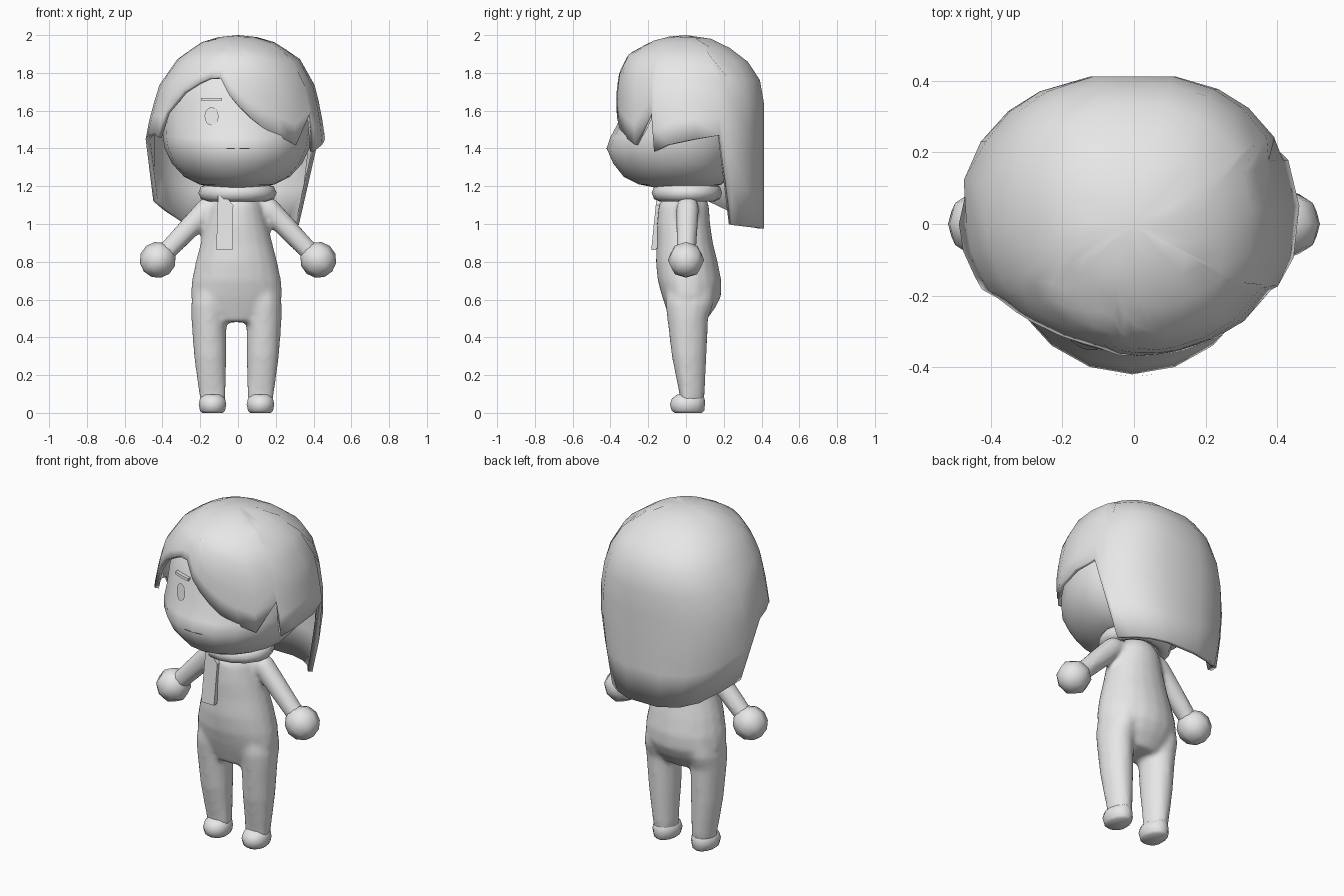
import bpy, bmesh, math
from mathutils import Vector

if "Cube" in bpy.data.objects:
    bpy.data.objects.remove(bpy.data.objects["Cube"])

GREY = bpy.data.materials.new("plain_grey")
GREY.diffuse_color = (0.8, 0.8, 0.8, 1)
GREY.use_nodes = True
GREY.node_tree.nodes["Principled BSDF"].inputs["Base Color"].default_value = GREY.diffuse_color


def make(name, verts, faces, angle=50):
    me = bpy.data.meshes.new(name)
    me.from_pydata(verts, [], faces)
    bm = bmesh.new()
    bm.from_mesh(me)
    bmesh.ops.remove_doubles(bm, verts=bm.verts, dist=1e-5)
    bmesh.ops.recalc_face_normals(bm, faces=bm.faces)
    bm.to_mesh(me)
    bm.free()
    me.materials.append(GREY)
    ob = bpy.data.objects.new(name, me)
    bpy.context.collection.objects.link(ob)
    bpy.ops.object.select_all(action='DESELECT')
    ob.select_set(True)
    bpy.context.view_layer.objects.active = ob
    bpy.ops.object.shade_smooth_by_angle(angle=math.radians(angle))
    return ob


def grid_faces(rows, n):
    return [(r * n + i, r * n + (i + 1) % n, (r + 1) * n + (i + 1) % n, (r + 1) * n + i)
            for r in range(rows - 1) for i in range(n)]


def loft(name, rings, n, angle=60, side=1):
    """Rings are (centre x, z, half width, front y, back y)."""
    verts = []
    for cx, z, hx, yf, yb in rings:
        for i in range(n):
            t = 2 * math.pi * i / n
            c = math.cos(t)
            verts.append((side * (cx + hx * math.sin(t)), yf * c if c > 0 else -yb * c, z))
    last = (len(rings) - 1) * n
    faces = grid_faces(len(rings), n) + [tuple(range(n)), tuple(range(last, last + n))]
    return make(name, verts, faces, angle)


def lerp_table(table, z):
    for (z0, v0), (z1, v1) in zip(table, table[1:]):
        if z >= z1:
            return v0 + (v1 - v0) * (z0 - z) / (z0 - z1)
    return table[-1][1]


# Head with a forward muzzle
loft("head", [(-.005, 1.188, .11, -.14, .12), (-.005, 1.21, .20, -.25, .19),
              (-.005, 1.25, .28, -.33, .235), (-.005, 1.32, .345, -.385, .28),
              (-.005, 1.40, .383, -.42, .31), (-.005, 1.46, .393, -.40, .33),
              (0, 1.53, .395, -.362, .34), (0, 1.65, .38, -.345, .34), (0, 1.78, .33, -.29, .31),
              (0, 1.88, .22, -.18, .2), (0, 1.93, .05, -.05, .05)], 20)


# Face details: eye, brow, mouth
def face_y(x, z):
    f = lerp_table([(1.65, -.345), (1.53, -.362), (1.46, -.40), (1.40, -.42), (1.32, -.385)], z)
    return f * math.sqrt(1 - (x / .39) ** 2) - .004


ring = [(-.14 + .037 * math.cos(k * math.pi / 8), 1.57 + .048 * math.sin(k * math.pi / 8))
        for k in range(16)]
make("eye", [(x, face_y(x, z) - .003, z) for x, z in ring], [tuple(range(16))])
brow = [(x, face_y(x, z) + d, z) for x in (-.195, -.14, -.085)
        for z, d in ((1.653, .01), (1.653, -.012), (1.668, -.012), (1.668, .01))]
make("brow", brow, grid_faces(3, 4) + [(0, 1, 2, 3), (8, 9, 10, 11)], 30)
mouth = [(x, face_y(x, z) - .002, z) for z in (1.397, 1.403) for x in (-.06, -.02, .02, .06)]
make("mouth", mouth, [(i, i + 1, i + 5, i + 4) for i in range(3)])

# Hair shell: one column per (angle from front, lower edge height)
EDGE = [(-168, .975), (-150, .99), (-136, 1.015), (-120, 1.07), (-104, 1.12), (-90, 1.45),
        (-78, 1.47), (-66, 1.48), (-60, 1.46), (-56, 1.59), (-48, 1.65), (-42, 1.70), (-30, 1.75),
        (-22, 1.775), (-14, 1.775), (-6, 1.68), (1, 1.62), (9, 1.56), (17, 1.51), (29, 1.46),
        (42, 1.42), (60, 1.59), (62, 1.385), (75, 1.42), (95, 1.45), (112, 1.47), (122, .995),
        (138, .985), (152, .98), (168, .975)]
LEFT = [(2, 0), (1.992, .09), (1.97, .18), (1.88, .315), (1.74, .415), (1.6, .458),
        (1.46, .49), (1.12, .46), (.97, .40)]
RIGHT = [(2, 0), (1.992, .09), (1.97, .18), (1.88, .325), (1.73, .41), (1.6, .44),
         (1.44, .465), (1.2, .425), (.97, .365)]
FRONT = [(2, 0), (1.992, .09), (1.97, .175), (1.9, .305), (1.8, .355), (1.7, .368),
         (1.5, .37), (1.38, .36)]
BACK = [(2, 0), (1.992, .09), (1.97, .175), (1.88, .32), (1.73, .42), (.97, .42)]
ROWS = 10
hair = []
for r in range(ROWS):
    for deg, edge in EDGE:
        t = math.radians(deg)
        z = 2 - (2 - edge) * (r / (ROWS - 1)) ** 1.8
        s, c = math.sin(t), math.cos(t)
        p = 1 if c > 0 else .87
        x = math.copysign(abs(s) ** p, s) * lerp_table(RIGHT if s > 0 else LEFT, z)
        y = -c * lerp_table(FRONT, z) if c > 0 else abs(c) ** p * lerp_table(BACK, z)
        hair.append((x, y, z))
hair_ob = make("hair", hair, grid_faces(ROWS, len(EDGE)), 50)
thick = hair_ob.modifiers.new("thickness", 'SOLIDIFY')
thick.thickness, thick.offset = .025, -1

# Torso, legs and arms, fused into one soft body
OFF = -.008
parts = [loft("body", [(OFF, 1.16, .10, -.105, .095), (OFF, 1.10, .14, -.145, .122),
                       (OFF, 1.0, .165, -.155, .128), (OFF, .9, .190, -.155, .143),
                       (OFF, .8, .216, -.16, .168), (OFF, .7, .237, -.15, .188),
                       (OFF, .62, .243, -.128, .187), (OFF, .56, .225, -.108, .158),
                       (OFF, .48, .15, -.08, .1)], 20)]
for side in (1, -1):
    m = side * OFF
    parts.append(loft("leg", [(.13 + m, .70, .085, -.10, .15), (.144 + m, .58, .096, -.11, .147),
                              (.146 + m, .5, .094, -.10, .118), (.139 + m, .3, .086, -.076, .11),
                              (.128 + m, .1, .07, -.035, .1), (.125 + m, .03, .06, -.03, .09)],
                      16, side=side))
    # Arm as a tapered tube along its axis
    a, b = Vector((.115, .01, 1.13)), Vector((.41, 0, .82))
    w = Vector((0, 1, 0))
    v = (b - a).normalized().cross(w)
    pts = []
    for f, rad in ((0, .045), (.15, .062), (.5, .058), (1, .05)):
        for i in range(12):
            t = math.tau * i / 12
            q = a.lerp(b, f) + rad * (math.cos(t) * v + math.sin(t) * w)
            pts.append((side * q.x, q.y, q.z))
    parts.append(make("arm", pts, grid_faces(4, 12) + [tuple(range(12)), tuple(range(36, 48))]))
bpy.ops.object.select_all(action='DESELECT')
for ob in parts:
    ob.select_set(True)
body = parts[0]
bpy.context.view_layer.objects.active = body
bpy.ops.object.join()
body.modifiers.clear()
fuse = body.modifiers.new("fuse", 'REMESH')
fuse.mode, fuse.voxel_size, fuse.use_smooth_shade = 'VOXEL', .014, True
soft = body.modifiers.new("soften", 'SMOOTH')
soft.factor, soft.iterations = .5, 8

for side, label in ((1, "right"), (-1, "left")):
    # Rounded foot
    c = .127 + side * OFF
    loft(label + "_foot", [(c, 0, .055, -.06, .085), (c, .012, .068, -.076, .097),
                           (c, .045, .075, -.085, .1), (c, .075, .068, -.075, .099),
                           (c, .098, .045, -.045, .08)], 14, 75, side)
    # Round hand
    bpy.ops.mesh.primitive_uv_sphere_add(segments=8, ring_count=6, radius=.096,
                                         location=(side * .425, 0, .81),
                                         rotation=(0, side * math.radians(130), 0))
    hand = bpy.context.object
    hand.name = label + "_hand"
    hand.data.materials.append(GREY)
    bpy.ops.object.shade_smooth_by_angle(angle=math.radians(70))

# Scarf wrap and hanging tail
bpy.ops.mesh.primitive_torus_add(major_segments=16, minor_segments=8, major_radius=.157,
                                 minor_radius=.046, location=(-.003, .005, 1.165))
scarf = bpy.context.object
scarf.name = "scarf"
scarf.scale = (1.02, .92, 1)
scarf.data.materials.append(GREY)
bpy.ops.object.shade_smooth_by_angle(angle=math.radians(60))
tail = [(x, y + d, z) for y, z, x0, x1 in ((-.155, 1.15, -.105, -.07), (-.16, 1.1, -.108, -.025),
                                           (-.184, .862, -.115, -.03))
        for x, d in ((x0, 0), (x1, 0), (x1, .03), (x0, .03))]
make("scarf_tail", tail, grid_faces(3, 4) + [(0, 1, 2, 3), (8, 9, 10, 11)], 40)
